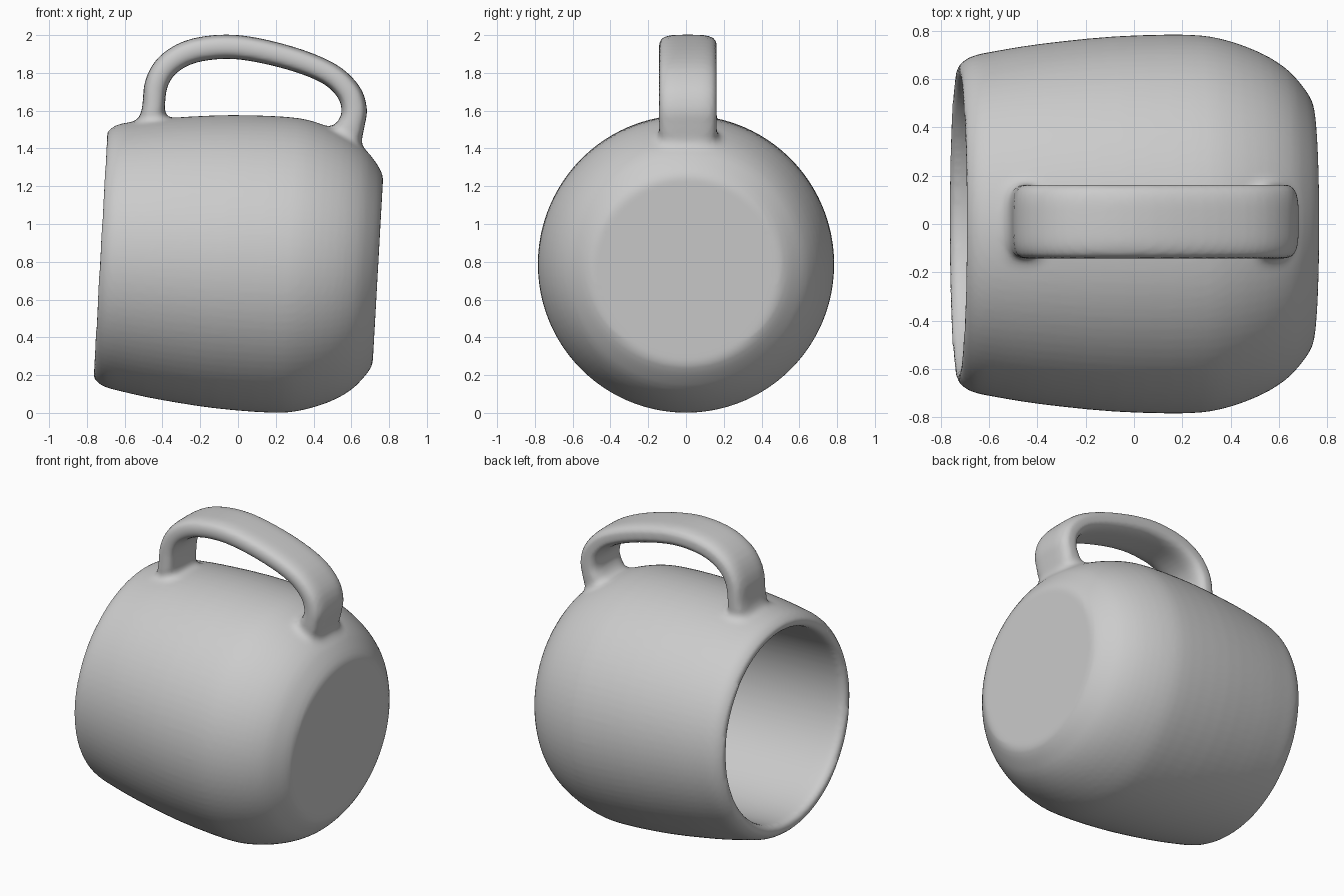
import bpy, bmesh, math
from mathutils import Vector
from mathutils.bvhtree import BVHTree

if "Cube" in bpy.data.objects:
    bpy.data.objects.remove(bpy.data.objects["Cube"])

clay = bpy.data.materials.new("grey_clay")
clay.diffuse_color = (0.6, 0.6, 0.6, 1)
clay.use_nodes = True
clay.node_tree.nodes["Principled BSDF"].inputs["Base Color"].default_value = clay.diffuse_color


def smooth_path(pts, steps):
    """Catmull-Rom curve through a few control points."""
    pts = [Vector(p) for p in pts]
    ext = [2 * pts[0] - pts[1]] + pts + [2 * pts[-1] - pts[-2]]
    out = []
    for i in range(len(pts) - 1):
        a, b, c, d = ext[i:i + 4]
        for k in range(steps):
            t = k / steps
            out.append(0.5 * (2 * b + (c - a) * t + (2 * a - 5 * b + 4 * c - d) * t ** 2
                              + (3 * b - a - 3 * c + d) * t ** 3))
    return out + [pts[-1]]


def skin(bm, rings):
    """Bridge rings of points into a closed tube with capped ends."""
    loops = [[bm.verts.new(p) for p in ring] for ring in rings]
    n = len(loops[0])
    for r0, r1 in zip(loops, loops[1:]):
        for i in range(n):
            j = (i + 1) % n
            bm.faces.new((r0[i], r0[j], r1[j], r1[i]))
    bm.faces.new(loops[0])
    bm.faces.new(loops[-1])
    bmesh.ops.recalc_face_normals(bm, faces=bm.faces)


def tree_of(rings):
    bm = bmesh.new()
    skin(bm, rings)
    tree = BVHTree.FromBMesh(bm)
    bm.free()
    return tree


# Mug body lying on its side: (distance from rim, radius), inner floor -> lip -> base
profile = [(1.27, 0.42), (1.255, 0.51), (1.2, 0.57), (1.08, 0.596), (0.7, 0.6), (0.3, 0.6),
           (0.06, 0.6), (0.015, 0.612), (0.0, 0.636), (0.012, 0.663), (0.06, 0.695),
           (0.16, 0.717), (0.35, 0.747), (0.65, 0.777), (0.95, 0.784), (1.1, 0.765),
           (1.25, 0.712), (1.36, 0.645), (1.43, 0.57), (1.465, 0.515), (1.473, 0.485)]
rim_centre = Vector((-0.73, 0, 0.837))
tilt = math.atan(0.056)
axis = Vector((math.cos(tilt), 0, -math.sin(tilt)))
up = Vector((math.sin(tilt), 0, math.cos(tilt)))
side = Vector((0, 1, 0))
SEG = 96
body_rings = []
for t, r in smooth_path(profile, 3):
    body_rings.append([rim_centre + axis * t
                       + r * (up * math.cos(2 * math.pi * i / SEG)
                              + side * math.sin(2 * math.pi * i / SEG))
                       for i in range(SEG)])

# Strap handle: rounded rectangular section swept along an arch, flared at both feet
# (x, z, flare)
arch = [(-0.462, 1.465, 1.35), (-0.455, 1.54, 1.15), (-0.447, 1.62, 0.98), (-0.43, 1.75, 1.0),
        (-0.36, 1.853, 1.03), (-0.22, 1.921, 1.05), (0, 1.936, 1.05), (0.27, 1.88, 1.02),
        (0.48, 1.797, 1.0), (0.585, 1.70, 1.05), (0.615, 1.61, 1.1),
        (0.606, 1.545, 1.12), (0.582, 1.485, 1.35), (0.55, 1.425, 1.8)]
path = smooth_path(arch, 4)
handle_rings = []
for i, p in enumerate(path):
    d = path[min(i + 1, len(path) - 1)] - path[max(i - 1, 0)]
    normal = Vector((-d.y, 0, d.x)).normalized()
    ring = []
    for k in range(32):
        a = 2 * math.pi * k / 32
        c, s = math.cos(a), math.sin(a)
        y = math.copysign(abs(c) ** 0.55, c) * 0.153
        h = math.copysign(abs(s) ** 0.65, s) * 0.061 * p.z
        ring.append(Vector((p.x, 0.01 + y, p.y)) + normal * h)
    handle_rings.append(ring)

# Fuse body and handle into one piece of clay
bm = bmesh.new()
skin(bm, body_rings)
skin(bm, handle_rings)
me = bpy.data.meshes.new("raw_mug")
bm.to_mesh(me)
bm.free()
mug = bpy.data.objects.new("mug", me)
bpy.context.collection.objects.link(mug)
fuse = mug.modifiers.new("fuse", 'REMESH')
fuse.mode = 'VOXEL'
fuse.voxel_size = 0.016
fused = bpy.data.meshes.new_from_object(mug.evaluated_get(bpy.context.evaluated_depsgraph_get()))
mug.modifiers.clear()

# Soften the joints where the handle meets the body
bm = bmesh.new()
bm.from_mesh(fused)
body_tree, handle_tree = tree_of(body_rings), tree_of(handle_rings)
joint = [v for v in bm.verts
         if handle_tree.find_nearest(v.co)[3] < 0.05 and body_tree.find_nearest(v.co)[3] < 0.05]
for _ in range(14):
    bmesh.ops.smooth_vert(bm, verts=joint, factor=0.5,
                          use_axis_x=True, use_axis_y=True, use_axis_z=True)
bmesh.ops.smooth_vert(bm, verts=bm.verts, factor=0.5,
                      use_axis_x=True, use_axis_y=True, use_axis_z=True)
for f in bm.faces:
    f.smooth = True
    f.material_index = 0
bm.to_mesh(fused)
bm.free()
fused.materials.clear()
fused.materials.append(clay)
mug.data = fused
